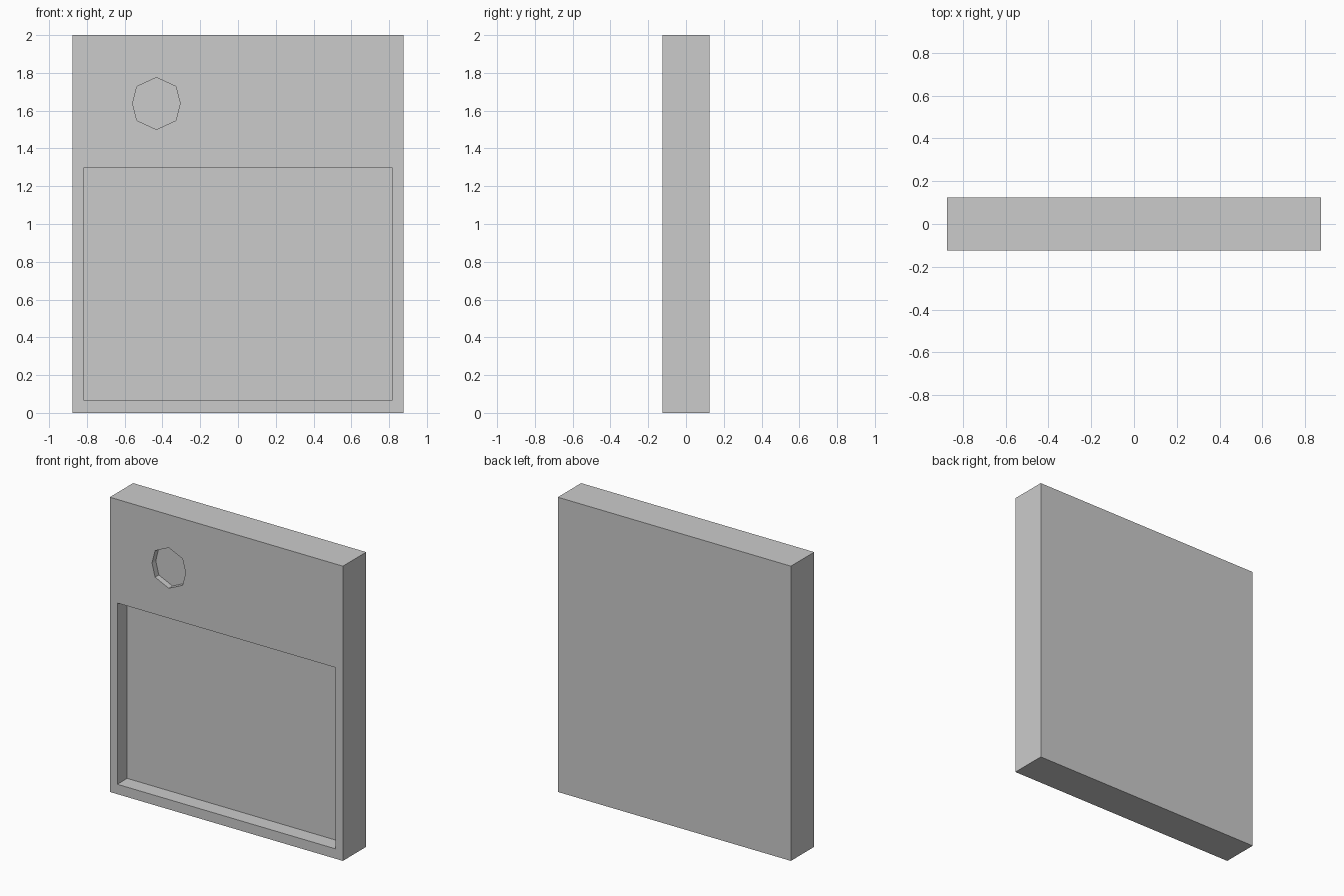
import bpy, bmesh

if "Cube" in bpy.data.objects:
    bpy.data.objects.remove(bpy.data.objects["Cube"])

FRONT = -0.125


def prism(name, outline, y0, y1):
    """Extrude an x/z outline from y0 to y1."""
    bm = bmesh.new()
    face = bm.faces.new([bm.verts.new((x, y0, z)) for x, z in outline])
    ext = bmesh.ops.extrude_face_region(bm, geom=[face])
    verts = [g for g in ext["geom"] if isinstance(g, bmesh.types.BMVert)]
    bmesh.ops.translate(bm, vec=(0, y1 - y0, 0), verts=verts)
    bmesh.ops.recalc_face_normals(bm, faces=bm.faces)
    mesh = bpy.data.meshes.new(name)
    bm.to_mesh(mesh)
    bm.free()
    ob = bpy.data.objects.new(name, mesh)
    bpy.context.collection.objects.link(ob)
    return ob


def rect(half_w, z0, z1):
    return [(-half_w, z0), (half_w, z0), (half_w, z1), (-half_w, z1)]


def recess(body, name, outline, depth):
    """Cut a blind pocket into the front face."""
    cutter = prism(name, outline, FRONT - 0.1, FRONT + depth)
    cutter.hide_render = True
    mod = body.modifiers.new(name, 'BOOLEAN')
    mod.operation = 'DIFFERENCE'
    mod.solver = 'EXACT'
    mod.object = cutter
    bpy.context.view_layer.objects.active = body
    bpy.ops.object.modifier_apply(modifier=mod.name)
    bpy.data.objects.remove(cutter)


# Slab
panel = prism("panel", rect(0.875, 0, 2), FRONT, 0.125)

# Large rectangular pocket
recess(panel, "window_recess", rect(0.818, 0.067, 1.297), 0.105)

# Shallow octagonal pocket
octagon = [(0, 0.1375), (0.103, 0.09), (0.126, 0), (0.103, -0.09),
           (0, -0.1375), (-0.103, -0.09), (-0.126, 0), (-0.103, 0.09)]
recess(panel, "octagon_recess", [(x - 0.432, z + 1.638) for x, z in octagon], 0.04)
